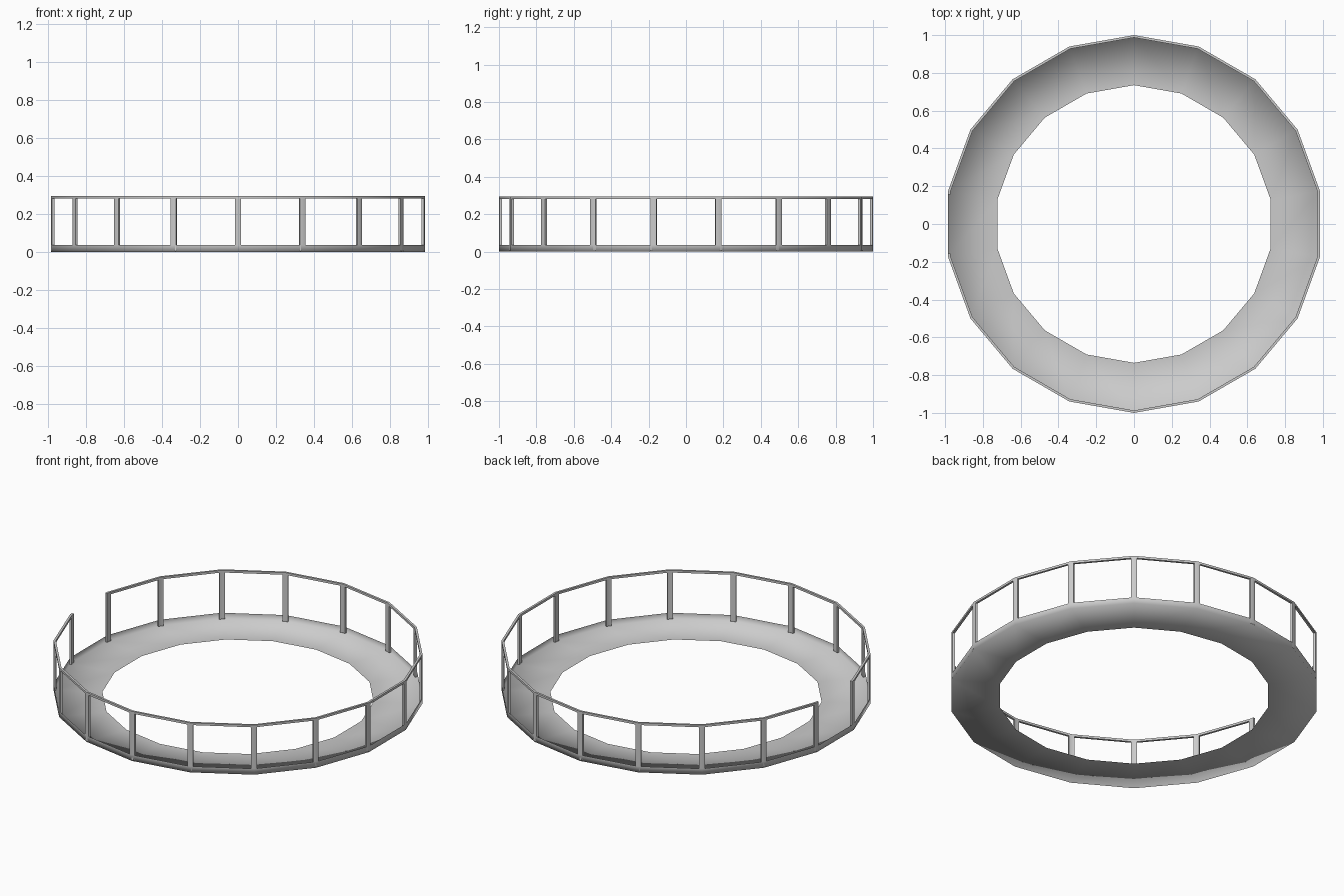
import bpy, bmesh, math

cube = bpy.data.objects.get("Cube")
if cube:
    bpy.data.objects.remove(cube, do_unlink=True)

SIDES = 18
STEP = 360 / SIDES
HALF_POST = 0.9          # half post width, in degrees around the ring
FLOOR, RIM, RAIL, TOP = 0.0, 0.036, 0.282, 0.295
INNER, OUTER, HOLE = 0.987, 1.0, 0.735

grey = bpy.data.materials.new("light grey")
grey.use_nodes = True
colour = (0.6, 0.6, 0.6, 1)
grey.diffuse_color = colour
grey.node_tree.nodes["Principled BSDF"].inputs["Base Color"].default_value = colour


def ring_point(radius, z, degrees):
    """Point on the polygon whose corners lie on the given radius."""
    off = (degrees - 90) % STEP - STEP / 2
    r = radius * math.cos(math.radians(STEP / 2)) / math.cos(math.radians(off))
    a = math.radians(degrees)
    return r * math.cos(a), r * math.sin(a), z


def sweep(name, profile, angles, loop=False, solid=True, smooth=35):
    """Carry a radius/height profile around the ring."""
    bm = bmesh.new()
    rows = [[bm.verts.new(ring_point(r, z, a)) for r, z in profile] for a in angles]
    pairs = list(zip(rows, rows[1:] + rows[:1]))
    n = len(profile)
    for one, two in pairs if loop else pairs[:-1]:
        for i in range(n if solid else n - 1):
            j = (i + 1) % n
            bm.faces.new((one[i], two[i], two[j], one[j]))
    if solid and not loop:
        bm.faces.new(rows[0])
        bm.faces.new(rows[-1][::-1])
    if solid:
        bmesh.ops.recalc_face_normals(bm, faces=bm.faces)
    mesh = bpy.data.meshes.new(name)
    bm.to_mesh(mesh)
    bm.free()
    mesh.materials.append(grey)
    obj = bpy.data.objects.new(name, mesh)
    bpy.context.collection.objects.link(obj)
    bpy.ops.object.select_all(action="DESELECT")
    obj.select_set(True)
    bpy.context.view_layer.objects.active = obj
    bpy.ops.object.shade_smooth_by_angle(angle=math.radians(smooth))
    return obj


def bar(low, high):
    return [(INNER, low), (OUTER, low), (OUTER, high), (INNER, high)]


# Corners run from one side of the entrance all the way round to the other
corners = [190 + STEP * k for k in range(SIDES)]

# Thin deck with an upturned rim, softly shaded across the fold
sweep("deck", [(HOLE, FLOOR), (OUTER, FLOOR), (OUTER, RIM)], corners,
      loop=True, solid=False, smooth=120)

# Handrail, open at the entrance
sweep("handrail", bar(RAIL, TOP),
      [corners[0] - HALF_POST] + corners + [corners[-1] + HALF_POST])

# Posts folded around each corner
for k, a in enumerate(corners):
    sweep(f"post_{k + 1}", bar(FLOOR + 0.004, RAIL), [a - HALF_POST, a, a + HALF_POST])
